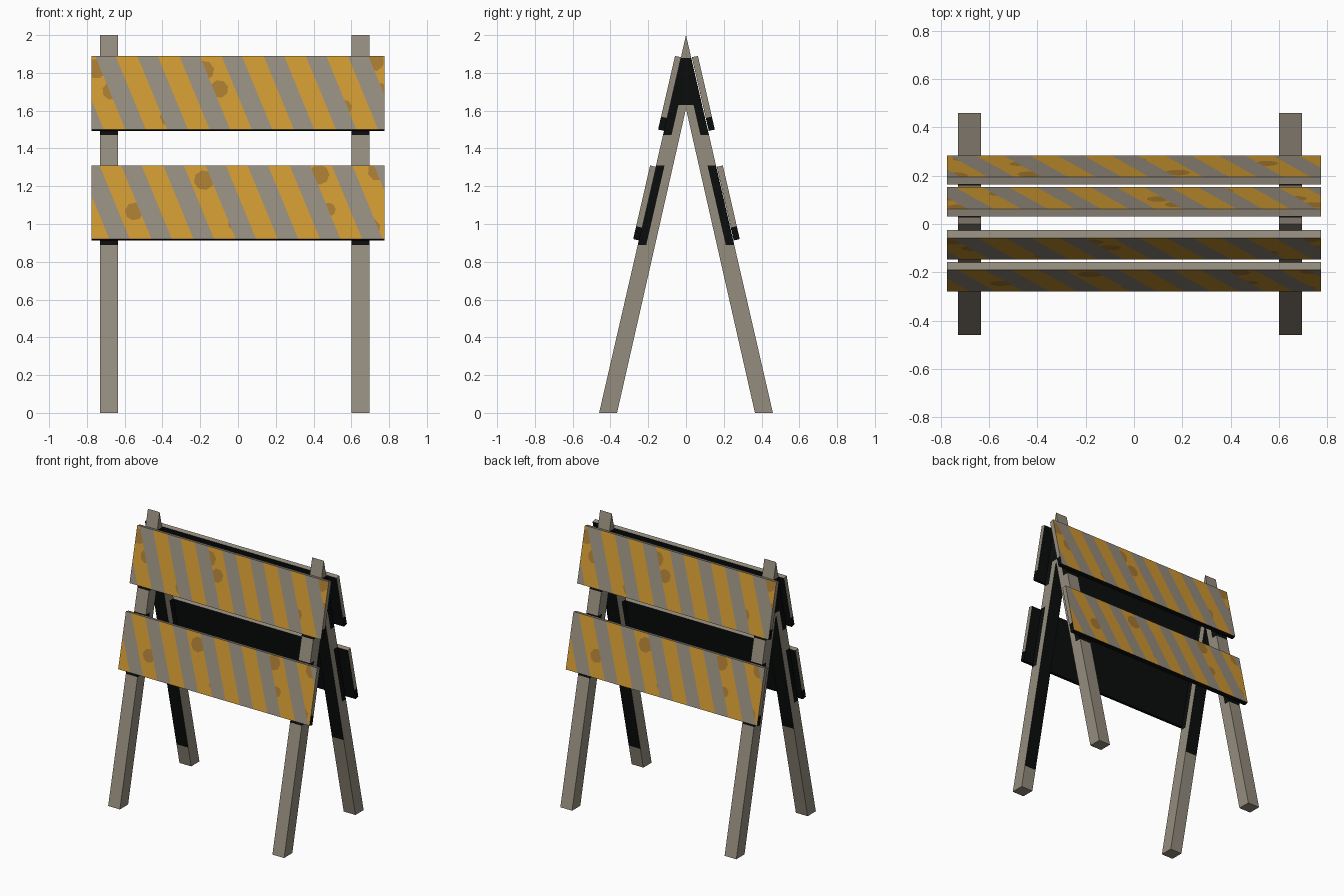
import bpy, bmesh, math
from mathutils import Matrix, Vector

if "Cube" in bpy.data.objects:
    bpy.data.objects.remove(bpy.data.objects["Cube"])


def material(name, r, g, b):
    lin = lambda c: (c / 255 / 12.92) if c < 11 else ((c / 255 + 0.055) / 1.055) ** 2.4
    m = bpy.data.materials.new(name)
    m.diffuse_color = (lin(r), lin(g), lin(b), 1)
    m.use_nodes = True
    m.node_tree.nodes["Principled BSDF"].inputs["Base Color"].default_value = m.diffuse_color
    return m


GREY, YELLOW, OCHRE, BLACK = range(4)
MATS = [material("weathered grey", 148, 140, 126), material("warning yellow", 205, 151, 50),
        material("worn ochre", 167, 122, 50), material("soot black", 11, 12, 12)]
LEAN = 0.23                      # y per unit of height
ANGLE = math.atan(LEAN)
PERIOD, BAND, SLANT = 0.223, 0.115, 0.40


def cut(bm, faces, co, no):
    geom = set(faces)
    for f in faces:
        geom.update(f.edges)
        geom.update(f.verts)
    bmesh.ops.bisect_plane(bm, geom=list(geom), dist=1e-5, plane_co=co, plane_no=no)


def finish(bm, name):
    bmesh.ops.recalc_face_normals(bm, faces=bm.faces)
    me = bpy.data.meshes.new(name)
    bm.to_mesh(me)
    bm.free()
    for m in MATS:
        me.materials.append(m)
    ob = bpy.data.objects.new(name, me)
    bpy.context.collection.objects.link(ob)
    return ob


# Striped board: front at local y = 0, top edge at local z = 0
def board(name, y, z, start, worn, back):
    bm = bmesh.new()
    bmesh.ops.create_cube(bm, size=1, matrix=Matrix.Translation((0, 0.0165, -0.2))
                          @ Matrix.Diagonal((1.55, 0.033, 0.40, 1)))
    front = lambda: [f for f in bm.faces if f.calc_center_median().y < 1e-4]
    # dark lower ends, underside and back
    ends = [f for f in bm.faces if abs(f.calc_center_median().x) > 0.77]
    cut(bm, ends, (0, 0, -0.33), (0, 0, 1))
    for f in bm.faces:
        c = f.calc_center_median()
        if c.y > 0.032 or c.z < -0.399 or (abs(c.x) > 0.77 and c.z < -0.33):
            f.material_index = BLACK
    # slanted stripes
    for k in range(-2, 8):
        for w in (0, BAND):
            cut(bm, front(), (start + k * PERIOD + w, 0, 0), (1, 0, SLANT))
    for f in front():
        c = f.calc_center_median()
        if (c.x + SLANT * c.z - start) % PERIOD < BAND:
            f.material_index = YELLOW
    # worn patches inside the yellow stripes
    for px, pv, r in worn:
        p = Vector((px, 0, -pv))
        dirs = [Vector((math.cos(a), 0, math.sin(a))) for a in
                (i * math.tau / 8 + px for i in range(8))]

        def inside(n):
            out = []
            for f in front():
                d = f.calc_center_median() - p
                if f.material_index == YELLOW and abs(d.x) < 0.25 \
                        and all(d.dot(e) < r for e in dirs[:n]):
                    out.append(f)
            return out
        for i, e in enumerate(dirs):
            cut(bm, inside(i), p + e * r, e)
        for f in inside(8):
            f.material_index = OCHRE
    ob = finish(bm, name)
    m = Matrix.Translation((0, -y, z)) @ Matrix.Rotation(-ANGLE, 4, 'X')
    if back:
        m = Matrix.Rotation(math.pi, 4, 'Z') @ m
    ob.data.transform(m)


UPPER_WEAR = [(-.67, .19, .045), (-.36, .33, .05), (-.18, .08, .05), (-.10, .18, .045),
              (.33, .34, .04), (.56, .28, .04), (.74, .21, .06), (.72, .03, .05), (-.75, .07, .05)]
LOWER_WEAR = [(-.55, .25, .045), (-.18, .08, .05), (0, .31, .05), (.25, .34, .04),
              (.43, .05, .05), (.48, .24, .035), (.70, .34, .05), (.74, .03, .05)]
for side, back, dy in (("front", False, 0), ("back", True, 0.005)):
    board(side + "_upper_board", 0.058 + dy, 1.89, -0.648, UPPER_WEAR, back)
    board(side + "_lower_board", 0.190 + dy, 1.31, -0.733, LOWER_WEAR, back)


# Leaning leg: side profile extruded across x, darkened near the boards
def leg(name, x, back, low):
    bm = bmesh.new()
    profile = [(-0.46, 0), (-0.365, 0), (0, 1.61), (0, 2.0)]
    face = bm.faces.new([bm.verts.new((x - 0.0475, y, z)) for y, z in profile])
    new = bmesh.ops.extrude_face_region(bm, geom=[face])["geom"]
    bmesh.ops.translate(bm, vec=(0.095, 0, 0),
                        verts=[v for v in new if isinstance(v, bmesh.types.BMVert)])
    bmesh.ops.recalc_face_normals(bm, faces=bm.faces)
    for z in (low, 0.89, 1.31, 1.47, 1.63, 1.88):
        cut(bm, bm.faces[:], (0, 0, z), (0, 0, 1))
    cut(bm, bm.faces[:], (0, -0.46 + 0.045, 0), (0, 1, -LEAN))
    bm.normal_update()
    for f in bm.faces:
        c = f.calc_center_median()
        depth = c.y + LEAN * (2 - c.z)
        near = depth < 0.045 and (0.89 < c.z < 1.31 or 1.47 < c.z < 1.88)
        if near or 1.63 < c.z < 1.88 or (f.normal.y > 0.9 and c.z > low):
            f.material_index = BLACK
    if back:
        bmesh.ops.scale(bm, vec=(1, -1, 1), verts=bm.verts)
    finish(bm, name)


leg("front_left_leg", -0.682, False, 0.70)
leg("front_right_leg", 0.648, False, 0.15)
leg("back_left_leg", -0.682, True, 0.15)
leg("back_right_leg", 0.648, True, 0.60)
